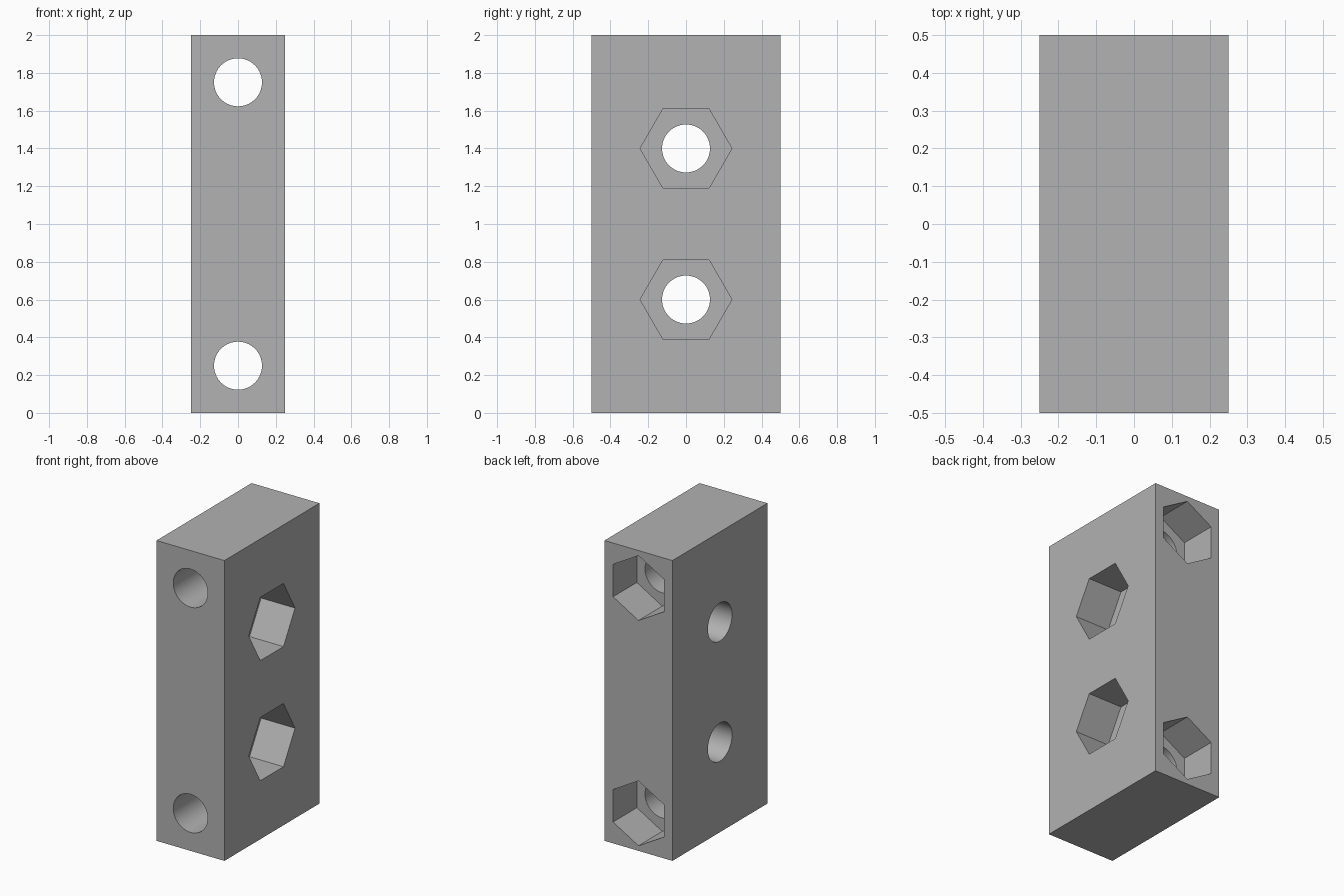
import bpy
from math import radians

old = bpy.data.objects.get("Cube")
if old:
    bpy.data.objects.remove(old, do_unlink=True)

HOLE_RADIUS = 0.127
POCKET_DEPTH = 0.25

grey = bpy.data.materials.new("plain grey")
grey.use_nodes = True
color = (0.445, 0.445, 0.445, 1)
grey.diffuse_color = color
grey.node_tree.nodes["Principled BSDF"].inputs["Base Color"].default_value = color

# Solid block
bpy.ops.mesh.primitive_cube_add(size=1, location=(0, 0, 1))
block = bpy.context.object
block.name = "drilled_block"
block.scale = (0.5, 1, 2)
bpy.ops.object.transform_apply(location=True, rotation=True, scale=True)
block.data.materials.append(grey)


def cut(sides, radius, depth, location, rotation):
    """Subtract a prism or cylinder from the block."""
    bpy.ops.mesh.primitive_cylinder_add(
        vertices=sides, radius=radius, depth=depth, location=location, rotation=rotation)
    cutter = bpy.context.object
    cutter.name = "cutter"
    cutter.hide_render = True
    cutter.data.materials.append(grey)
    mod = block.modifiers.new("cut", "BOOLEAN")
    mod.operation = "DIFFERENCE"
    mod.solver = "EXACT"
    mod.object = cutter
    bpy.context.view_layer.objects.active = block
    bpy.ops.object.modifier_apply(modifier=mod.name)
    bpy.data.objects.remove(cutter, do_unlink=True)


def bolt_hole(axis, face, z, pocket_radius):
    """Through hole with a hexagonal nut pocket on the positive face."""
    rotation = (0, radians(90), 0) if axis == 0 else (radians(90), 0, 0)
    cut(64, HOLE_RADIUS, 3, (0, 0, z), rotation)
    location = [0, 0, z]
    location[axis] = face  # half of the prism lies inside the block
    cut(6, pocket_radius, 2 * POCKET_DEPTH, location, rotation)


# Side holes with pockets on the left face
for z in (0.6, 1.4):
    bolt_hole(0, 0.25, z, 0.243)

# End holes with pockets on the back face
for z in (0.25, 1.75):
    bolt_hole(1, 0.5, z, 0.216)

# Smooth bores, crisp edges
bpy.ops.object.select_all(action="DESELECT")
block.select_set(True)
bpy.context.view_layer.objects.active = block
bpy.ops.object.shade_smooth_by_angle(angle=radians(30))
